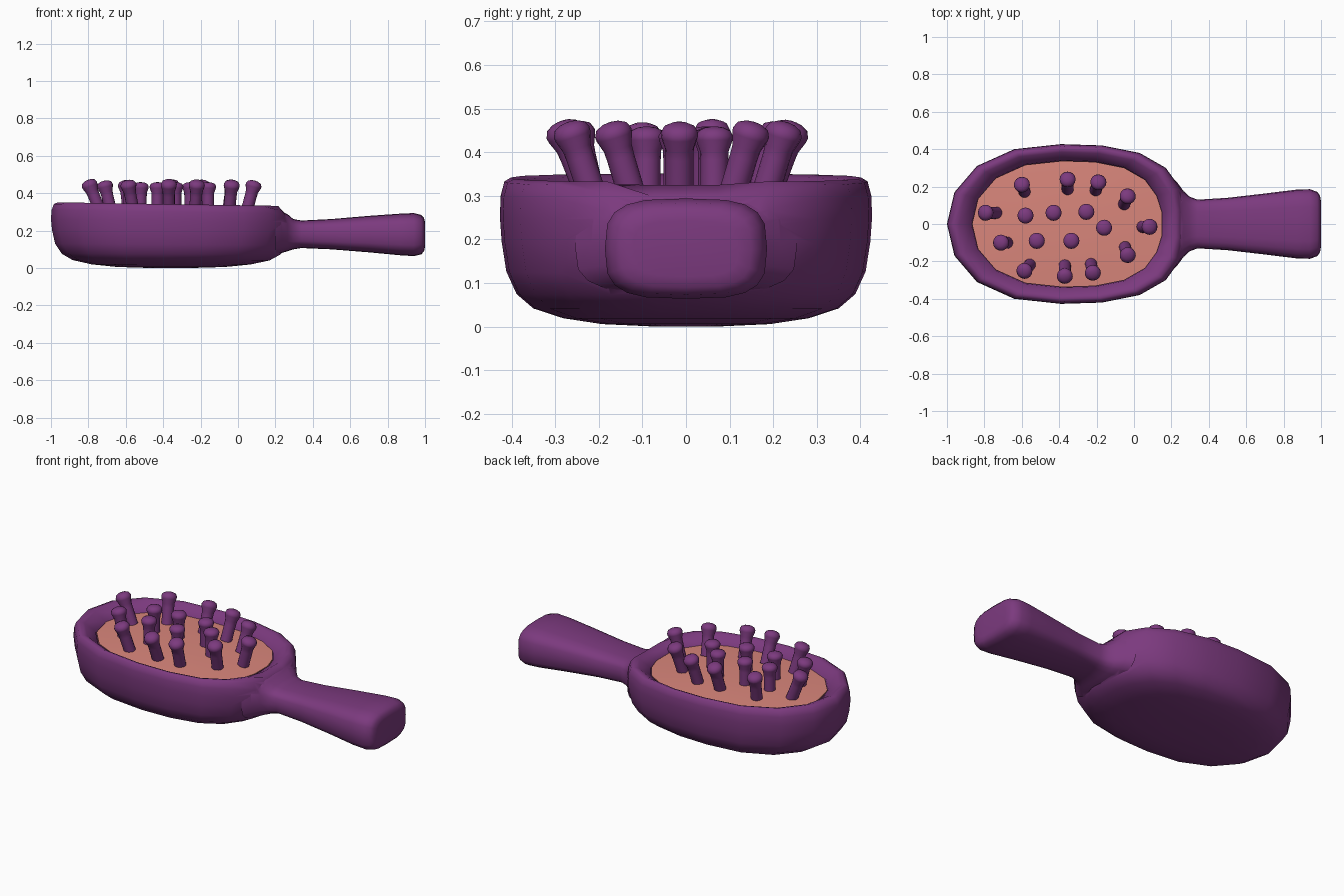
import bpy, bmesh, math
from mathutils import Vector

if "Cube" in bpy.data.objects:
    bpy.data.objects.remove(bpy.data.objects["Cube"])


def material(name, color):
    m = bpy.data.materials.new(name)
    m.diffuse_color = (*color, 1)
    m.use_nodes = True
    m.node_tree.nodes["Principled BSDF"].inputs["Base Color"].default_value = m.diffuse_color
    return m


purple = material("purple plastic", (0.20, 0.042, 0.21))
salmon = material("salmon pad", (0.70, 0.24, 0.20))


def loft(bm, rings):
    """Skin a list of closed rings and cap both ends."""
    vs = [[bm.verts.new(p) for p in r] for r in rings]
    n = len(vs[0])
    for a, b in zip(vs, vs[1:]):
        for i in range(n):
            bm.faces.new((a[i], a[(i + 1) % n], b[(i + 1) % n], b[i]))
    bm.faces.new(vs[0][::-1])
    bm.faces.new(vs[-1])


def finish(bm, name, mat, angle):
    bmesh.ops.recalc_face_normals(bm, faces=bm.faces)
    me = bpy.data.meshes.new(name)
    bm.to_mesh(me)
    bm.free()
    me.materials.append(mat)
    ob = bpy.data.objects.new(name, me)
    bpy.context.collection.objects.link(ob)
    smooth(ob, angle)
    return ob


def smooth(ob, angle):
    bpy.ops.object.select_all(action='DESELECT')
    ob.select_set(True)
    bpy.context.view_layer.objects.active = ob
    bpy.ops.object.shade_smooth_by_angle(angle=math.radians(angle))


# Egg-shaped outline of the brush head, mirrored over y
half = [(-0.96, 0.17), (-0.84, 0.31), (-0.64, 0.40), (-0.39, 0.427), (-0.17, 0.42),
        (0.03, 0.38), (0.17, 0.30), (0.25, 0.19), (0.285, 0.08)]
outline = [(-1.0, 0.0)] + half + [(x, -y) for x, y in half[::-1]]
CX = -0.36


def head_ring(s, z):
    pts = []
    for x, y in outline:
        px = CX + (x - CX) * s
        slope = 0.016 * (px + 1) * z / 0.35
        # the neck end rolls down towards the handle
        roll = max(0, px - 0.22) * max(0, z - 0.2) / 0.12
        pts.append((px, y * s, z - slope - roll))
    return pts


# Head: rounded bowl, rim and recess
bm = bmesh.new()
loft(bm, [head_ring(s, z) for s, z in [
    (0.2, 0.001), (0.45, 0.006), (0.66, 0.02), (0.82, 0.043), (0.91, 0.077), (0.965, 0.13),
    (0.99, 0.20), (1.0, 0.26), (0.995, 0.31), (0.975, 0.343), (0.94, 0.352), (0.90, 0.345),
    (0.80, 0.305), (0.79, 0.28)]])
body = finish(bm, "brush_body", purple, 60)

# Handle: rounded-rectangle sections along x (x, half width, low z, high z)
bm = bmesh.new()
rings = []
for x, w, lo, hi in [(0.2, 0.255, 0.074, 0.300), (0.235, 0.217, 0.081, 0.302),
                     (0.265, 0.176, 0.09, 0.288), (0.295, 0.147, 0.10, 0.262),
                     (0.34, 0.130, 0.107, 0.254), (0.5, 0.14, 0.10, 0.262),
                     (0.7, 0.163, 0.084, 0.279), (0.87, 0.184, 0.068, 0.291),
                     (0.94, 0.186, 0.064, 0.294), (0.98, 0.172, 0.073, 0.284),
                     (0.995, 0.15, 0.09, 0.267), (1.0, 0.12, 0.115, 0.243)]:
    ring = []
    for i in range(20):
        t = math.tau * i / 20
        c, s = math.cos(t), math.sin(t)
        ring.append((x, w * math.copysign(abs(c) ** 0.6, c),
                     (lo + hi) / 2 + (hi - lo) / 2 * math.copysign(abs(s) ** 0.6, s)))
    rings.append(ring)
loft(bm, rings)
handle = finish(bm, "handle", purple, 60)

# Merge handle into the head
mod = body.modifiers.new("join_handle", 'BOOLEAN')
mod.operation = 'UNION'
mod.solver = 'EXACT'
mod.object = handle
bpy.context.view_layer.objects.active = body
bpy.ops.object.modifier_apply(modifier=mod.name)
bpy.data.objects.remove(handle)
smooth(body, 75)

# Cushion pad in the recess
bm = bmesh.new()
loft(bm, [head_ring(s, z) for s, z in [(0.785, 0.275), (0.79, 0.303), (0.5, 0.311), (0.2, 0.314)]])
finish(bm, "cushion_pad", salmon, 40)

# Bristles: head position and outward lean (x, y, lean x, lean y)
bristles = [(-0.795, 0.06, -0.06, 0), (-0.6, 0.212, -0.015, 0.04), (-0.355, 0.24, 0, 0.055),
            (-0.19, 0.225, 0.015, 0.045), (-0.033, 0.15, 0.02, 0.045), (0.085, -0.015, 0.04, 0),
            (-0.033, -0.168, 0.015, -0.045), (-0.22, -0.263, 0.01, -0.05),
            (-0.37, -0.28, 0, -0.06), (-0.587, -0.252, -0.03, -0.035),
            (-0.713, -0.1, -0.035, 0), (-0.58, 0.045, 0, 0), (-0.43, 0.06, 0, 0),
            (-0.255, 0.065, 0, 0), (-0.16, -0.02, 0, 0), (-0.335, -0.09, 0, 0),
            (-0.52, -0.09, 0, 0)]
profile = [(0.032, 0), (0.032, 0.085), (0.033, 0.105), (0.042, 0.13), (0.043, 0.139),
           (0.036, 0.152), (0.02, 0.159), (0.006, 0.161)]
bm = bmesh.new()
for x, y, lx, ly in bristles:
    base = Vector((x - lx, y - ly, 0.298))
    axis = Vector((lx, ly, 0.15))
    stretch = axis.length / 0.15 + 0.2 * math.hypot(lx, ly) / 0.15
    rot = Vector((0, 0, 1)).rotation_difference(axis.normalized())
    loft(bm, [[base + rot @ Vector((r * math.cos(math.tau * i / 16),
                                    r * math.sin(math.tau * i / 16), h * stretch))
               for i in range(16)] for r, h in profile])
finish(bm, "bristles", purple, 50)
